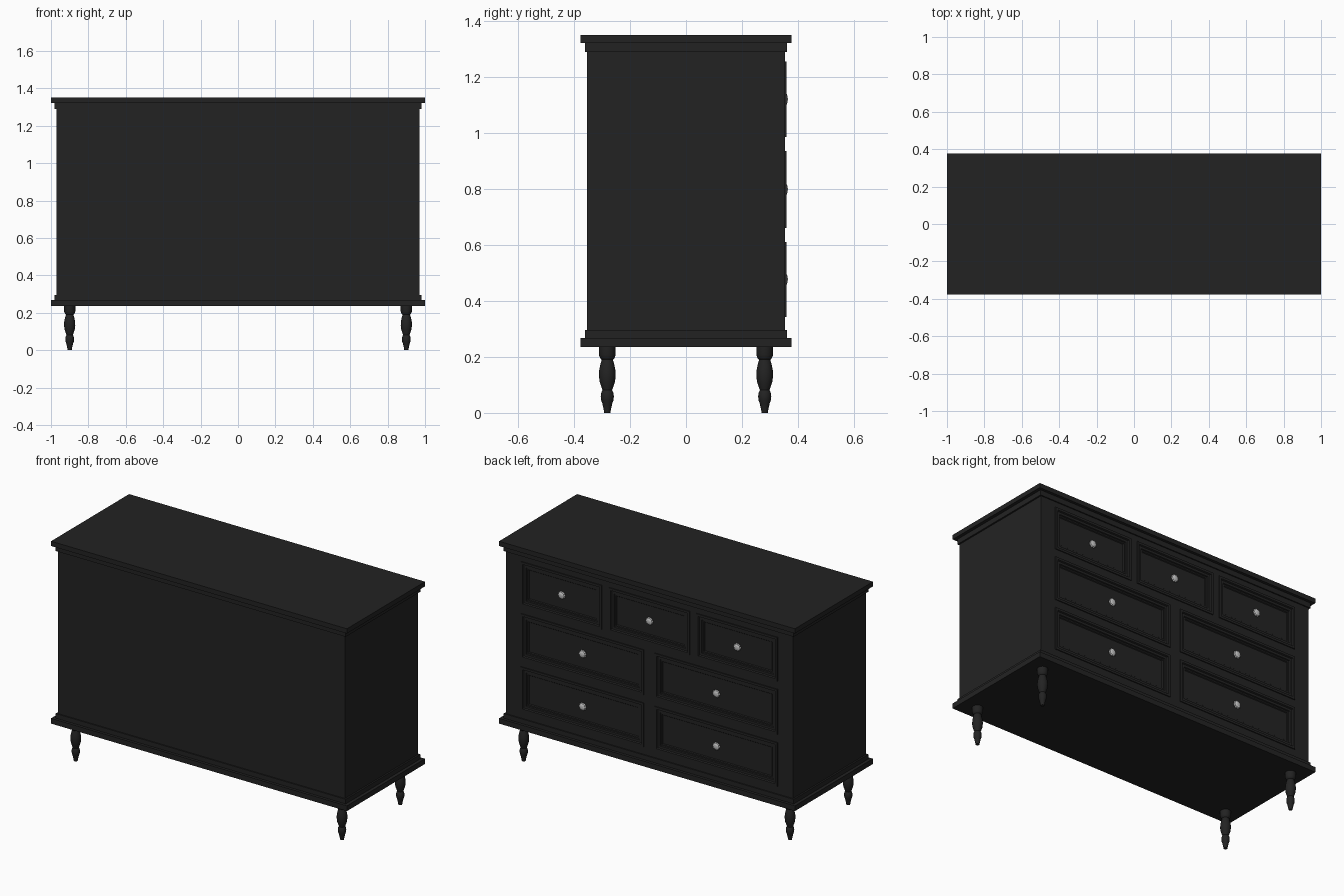
import bpy, bmesh, math
from mathutils import Matrix

if "Cube" in bpy.data.objects:
    bpy.data.objects.remove(bpy.data.objects["Cube"])


def material(name, rgb):
    m = bpy.data.materials.new(name)
    m.diffuse_color = (*rgb, 1)
    m.use_nodes = True
    m.node_tree.nodes["Principled BSDF"].inputs["Base Color"].default_value = m.diffuse_color
    return m


BLACK = material("black paint", (0.0165, 0.0165, 0.0165))
SILVER = material("silver metal", (0.55, 0.55, 0.55))


def finish(name, bm, mat, smooth=False):
    bmesh.ops.recalc_face_normals(bm, faces=bm.faces)
    me = bpy.data.meshes.new(name)
    bm.to_mesh(me)
    bm.free()
    me.materials.append(mat)
    ob = bpy.data.objects.new(name, me)
    bpy.context.collection.objects.link(ob)
    if smooth:
        bpy.ops.object.select_all(action='DESELECT')
        ob.select_set(True)
        bpy.context.view_layer.objects.active = ob
        bpy.ops.object.shade_smooth_by_angle(angle=math.radians(40))
    return ob


def add_box(bm, x0, x1, y0, y1, z0, z1):
    mat = (Matrix.Translation(((x0 + x1) / 2, (y0 + y1) / 2, (z0 + z1) / 2))
           @ Matrix.Diagonal((x1 - x0, y1 - y0, z1 - z0, 1)))
    bmesh.ops.create_cube(bm, size=1, matrix=mat)


def box(name, *dims):
    bm = bmesh.new()
    add_box(bm, *dims)
    return finish(name, bm, BLACK)


def lathe(name, profile, loc, mat, sides=24, tilt=0, flute=0):
    """Revolve (radius, height) points; flute narrows every second column."""
    bm = bmesh.new()
    rings = []
    for r, h in profile:
        ring = []
        for i in range(sides):
            a = 2 * math.pi * i / sides
            k = r * (1 - flute * (i % 2))
            ring.append(bm.verts.new((k * math.cos(a), k * math.sin(a), h)))
        rings.append(ring)
    for lo, hi in zip(rings, rings[1:]):
        for i in range(sides):
            j = (i + 1) % sides
            bm.faces.new((lo[i], lo[j], hi[j], hi[i]))
    bm.faces.new(rings[0])
    bm.faces.new(rings[-1])
    bm.transform(Matrix.Translation(loc) @ Matrix.Rotation(tilt, 4, 'X'))
    return finish(name, bm, mat, smooth=not flute)


# Carcass and stepped top and base mouldings
box("carcass", -0.97, 0.97, -0.353, 0.33, 0.25, 1.34)
box("top_slab", -1, 1, -0.377, 0.377, 1.321, 1.35)
box("top_moulding", -0.98, 0.98, -0.36, 0.36, 1.289, 1.321)
box("base_slab", -1, 1, -0.377, 0.377, 0.236, 0.268)
box("base_moulding", -0.98, 0.98, -0.36, 0.36, 0.268, 0.296)

# Drawer rows: (bottom, top, list of x ranges)
three = [(-0.868, -0.32), (-0.274, 0.274), (0.32, 0.868)]
two = [(-0.868, -0.037), (0.037, 0.868)]
rows = [(0.343, 0.611, two), (0.661, 0.936, two), (0.986, 1.254, three)]

# Face frame: stiles and rails around the drawer openings
bm = bmesh.new()
for z0, z1 in ((0.29, 0.343), (0.611, 0.661), (0.936, 0.986), (1.254, 1.3)):
    add_box(bm, -0.868, 0.868, 0.32, 0.353, z0, z1)
for s in (-1, 1):
    add_box(bm, *sorted((s * 0.868, s * 0.97)), 0.32, 0.353, 0.29, 1.3)
for z0, z1, cols in rows:
    for a, b in zip(cols, cols[1:]):
        add_box(bm, a[1], b[0], 0.32, 0.353, z0, z1)
finish("face_frame", bm, BLACK)

# Drawers with stepped recessed fronts, one fluted knob each
knob = [(0.010, 0), (0.010, 0.005), (0.022, 0.007), (0.026, 0.012),
        (0.022, 0.019), (0.012, 0.023), (0.004, 0.024)]
for z0, z1, cols in rows:
    for x0, x1 in cols:
        bm = bmesh.new()
        add_box(bm, x0, x1, 0.32, 0.359, z0, z1)
        bm.normal_update()
        front = [f for f in bm.faces if f.normal.y > 0.9]
        for width, depth in ((0.014, 0), (0.004, -0.008), (0.014, 0),
                             (0.003, -0.006), (0.008, 0), (0.004, -0.005)):
            bmesh.ops.inset_region(bm, faces=front, thickness=width,
                                   depth=depth, use_even_offset=True)
        finish("drawer", bm, BLACK)
        lathe("knob", knob, ((x0 + x1) / 2, 0.3395, (z0 + z1) / 2), SILVER,
              sides=20, tilt=-math.pi / 2, flute=0.14)

# Turned legs
leg = [(0.011, 0), (0.013, 0.012), (0.018, 0.035), (0.022, 0.045),
       (0.0235, 0.06), (0.021, 0.074), (0.017, 0.081), (0.021, 0.092),
       (0.027, 0.11), (0.030, 0.132), (0.029, 0.152), (0.025, 0.172),
       (0.020, 0.190), (0.024, 0.193), (0.027, 0.199), (0.030, 0.207),
       (0.030, 0.24)]
for x in (-0.9, 0.9):
    for y in (-0.281, 0.281):
        lathe("leg", leg, (x, y, 0), BLACK)
